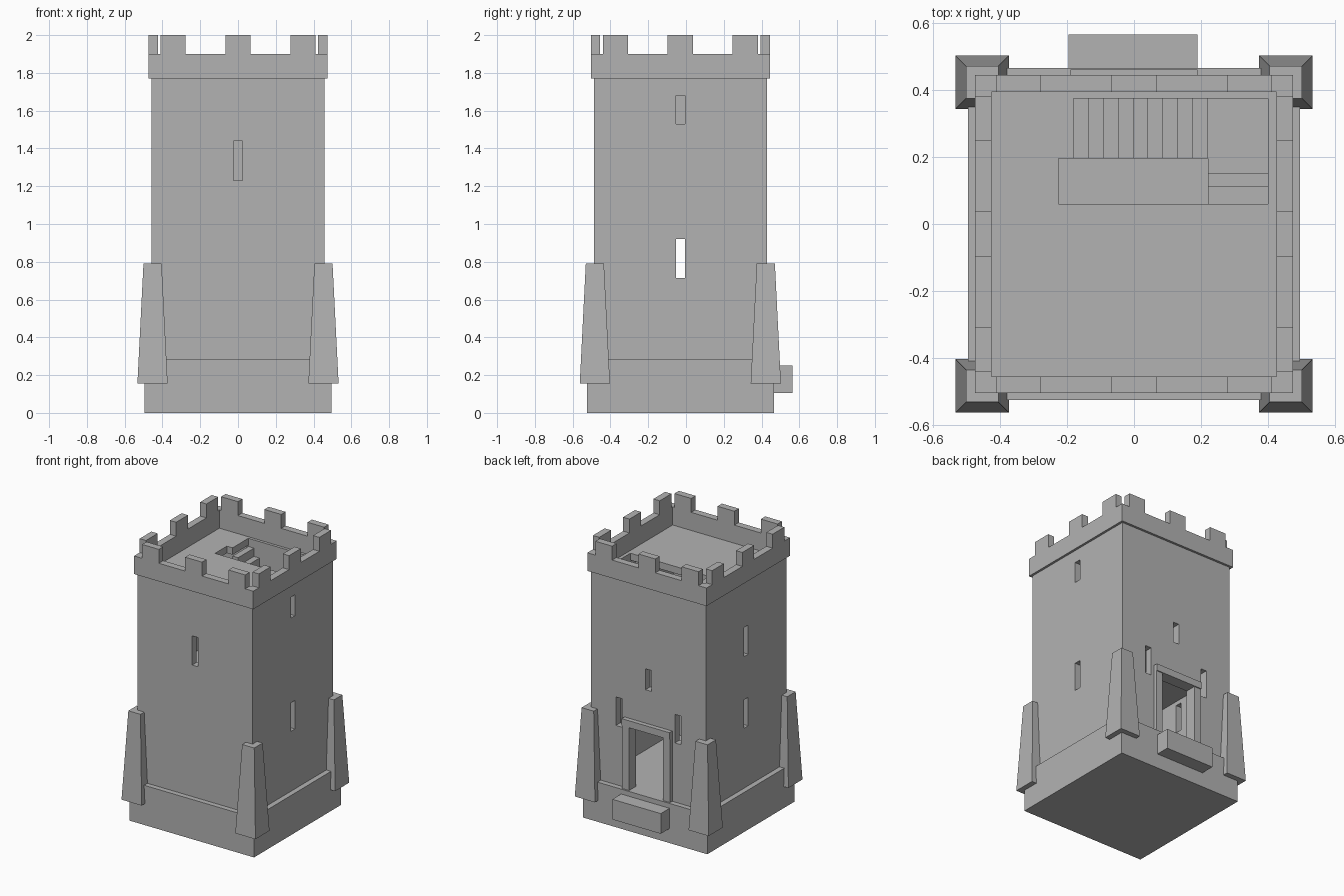
import bpy
import bmesh
from mathutils import Vector

if "Cube" in bpy.data.objects:
    bpy.data.objects.remove(bpy.data.objects["Cube"])

CY = -0.03                      # depth centre of the tower
BASE_TOP, FLOOR, ROOF, RIM, TOP = 0.285, 1.0, 1.77, 1.9, 2.0

stone = bpy.data.materials.new("grey stone")
stone.use_nodes = True
GREY = (0.45, 0.45, 0.45, 1)
stone.diffuse_color = GREY
stone.node_tree.nodes["Principled BSDF"].inputs["Base Color"].default_value = GREY


def box(name, x, y, z, taper=1.0):
    """Box from three (low, high) ranges, its top scaled by taper."""
    bm = bmesh.new()
    bmesh.ops.create_cube(bm, size=1)
    mid = Vector([(r[0] + r[1]) / 2 for r in (x, y, z)])
    size = Vector([r[1] - r[0] for r in (x, y, z)])
    for v in bm.verts:
        k = taper if v.co.z > 0 else 1
        v.co = mid + Vector((v.co.x * size.x * k, v.co.y * size.y * k, v.co.z * size.z))
    mesh = bpy.data.meshes.new(name)
    bm.to_mesh(mesh)
    bm.free()
    mesh.materials.append(stone)
    obj = bpy.data.objects.new(name, mesh)
    bpy.context.scene.collection.objects.link(obj)
    return obj


def square(name, half, z):
    """Square block centred on the tower axis."""
    return box(name, (-half, half), (CY - half, CY + half), z)


def cut(target, cutter):
    mod = target.modifiers.new("cut", "BOOLEAN")
    mod.operation, mod.solver, mod.object = "DIFFERENCE", "EXACT", cutter
    bpy.context.view_layer.objects.active = target
    bpy.ops.object.modifier_apply(modifier=mod.name)
    bpy.data.objects.remove(cutter)


# plinth, hollow tower and the floor between storeys
square("plinth", 0.495, (0, BASE_TOP))
tower = square("tower_walls", 0.4575, (BASE_TOP, ROOF))
cut(tower, square("cavity", 0.405, (BASE_TOP - 0.1, ROOF - 0.05)))
square("upper_floor", 0.41, (FLOOR - 0.05, FLOOR))

# arrow slits in the four walls
W = 0.0235
side_y = (CY - W, CY + W)
right, left = (0.35, 0.6), (-0.6, -0.35)
front, back = (-0.6, -0.38), (0.32, 0.6)
slits = [
    (right, side_y, (0.715, 0.92)), (right, side_y, (1.53, 1.68)),
    (left, side_y, (0.715, 0.92)), (left, side_y, (1.23, 1.44)),
    ((-W, W), front, (1.23, 1.44)), ((-W, W), back, (1.03, 1.18)),
]
slits += [((c - W, c + W), back, (0.71, 0.915)) for c in (-0.235, 0.235)]
for s in slits:
    cut(tower, box("slit", *s))

# doorway with jambs, lintel and doorstep
cut(tower, box("doorway", (-0.135, 0.135), back, (BASE_TOP - 0.1, 0.74)))
for side, x in (("left", (0.135, 0.19)), ("right", (-0.19, -0.135))):
    box(side + "_jamb", x, (0.375, 0.453), (BASE_TOP, 0.74))
box("lintel", (-0.19, 0.19), (0.375, 0.46), (0.74, 0.79))
box("doorstep", (-0.195, 0.19), (0.45, 0.565), (0.105, 0.25))

# stairwell opening in the roof
hole_z = (ROOF - 0.2, ROOF + 0.1)
cut(tower, box("well", (-0.18, 0.4), (0.06, 0.374), hole_z))
cut(tower, box("well_end", (-0.225, 0.1), (0.06, 0.195), hole_z))

# stair: long flight, landing, then two steps down to the floor
RISE = (ROOF - FLOOR) / 13
TREAD = 0.4 / 9
for i in range(9):
    x = -0.18 + i * TREAD
    box("stair_step", (x, x + TREAD), (0.195, 0.375), (FLOOR, ROOF - RISE * (i + 1)))
box("landing", (0.22, 0.4), (0.15, 0.375), (FLOOR, FLOOR + 3 * RISE))
box("lower_step", (0.22, 0.4), (0.11, 0.15), (FLOOR, FLOOR + 2 * RISE))
box("lower_step", (0.22, 0.4), (0.06, 0.11), (FLOOR, FLOOR + RISE))

# parapet ring
OUT, IN = 0.474, 0.424
parapet = square("parapet", OUT, (ROOF, RIM))
cut(parapet, square("parapet_void", IN, (ROOF - 0.1, RIM + 0.1)))

# three merlons on each wall, with open corners
for lo, hi in ((-0.41, -0.277), (-0.067, 0.067), (0.277, 0.41)):
    for a, b in ((-OUT, -IN), (IN, OUT)):
        box("merlon", (lo, hi), (CY + a, CY + b), (RIM, TOP))
        box("merlon", (a, b), (CY + lo, CY + hi), (RIM, TOP))

# tapered corner buttresses
for sx in (-1, 1):
    for sy in (-1, 1):
        cx, cy, h = sx * 0.4525, CY + sy * 0.4525, 0.08
        box("buttress", (cx - h, cx + h), (cy - h, cy + h), (0.155, 0.79), taper=0.6)
